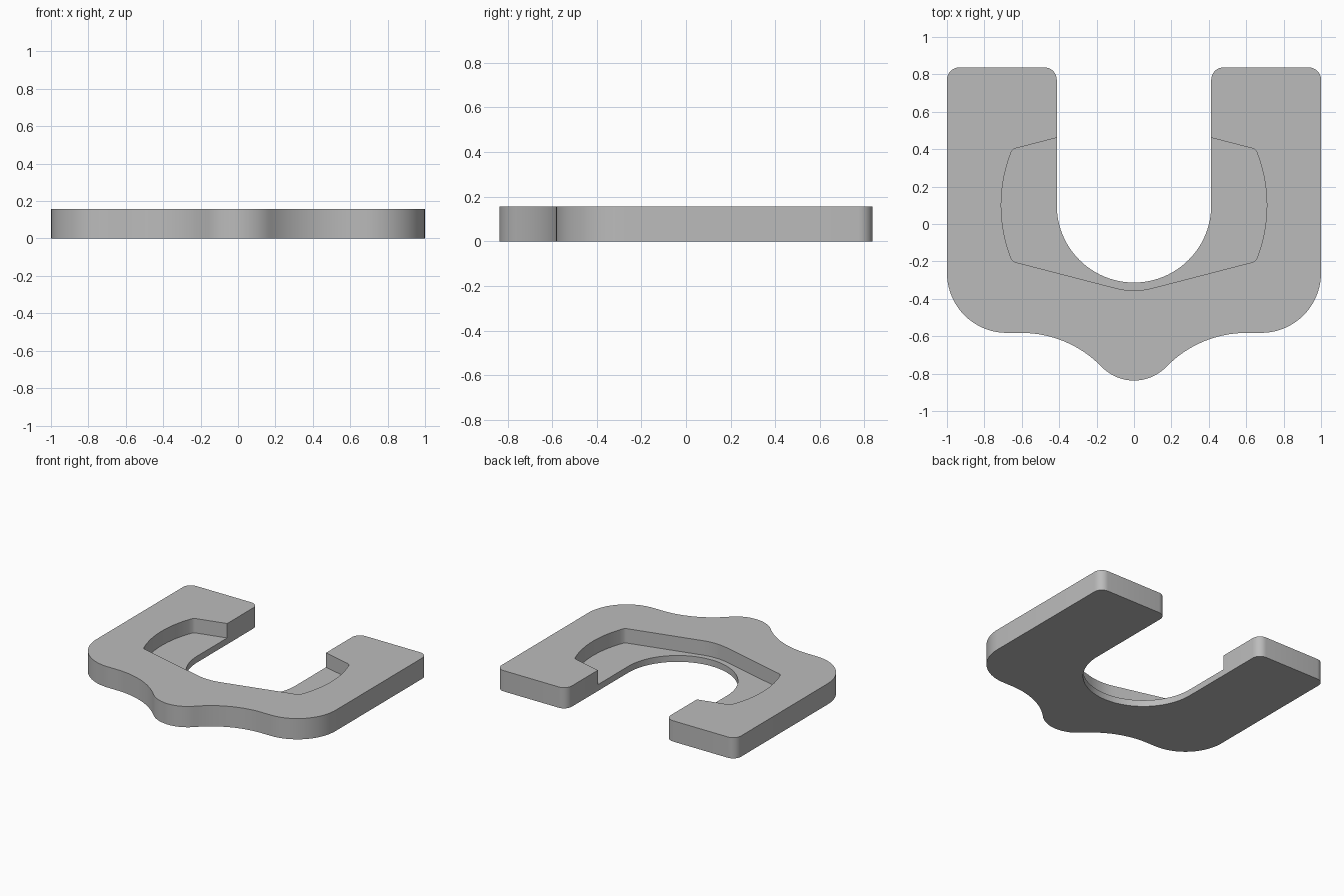
import bpy
import bmesh
from math import sin, cos, radians, atan2, degrees, hypot

if "Cube" in bpy.data.objects:
    bpy.data.objects.remove(bpy.data.objects["Cube"], do_unlink=True)

THICK = 0.157
FLOOR = 0.048
SLOT_R = 0.413
SLOT_Y = 0.1


def arc(cx, cy, r, start, end, n):
    """Points on an arc, angles in degrees."""
    steps = [radians(start + (end - start) * i / n) for i in range(n + 1)]
    return [(cx + r * cos(a), cy + r * sin(a)) for a in steps]


def mirrored(half):
    """Close a right-hand half outline with its mirror image."""
    left = [(-x, y) for x, y in reversed(half) if x > 1e-5]
    return half + left


def prism(name, outline, z0, z1):
    bm = bmesh.new()
    face = bm.faces.new([bm.verts.new((x, y, z0)) for x, y in outline])
    grown = bmesh.ops.extrude_face_region(bm, geom=[face])
    top = [v for v in grown["geom"] if isinstance(v, bmesh.types.BMVert)]
    bmesh.ops.translate(bm, verts=top, vec=(0, 0, z1 - z0))
    bmesh.ops.recalc_face_normals(bm, faces=bm.faces)
    mesh = bpy.data.meshes.new(name)
    bm.to_mesh(mesh)
    bm.free()
    obj = bpy.data.objects.new(name, mesh)
    bpy.context.collection.objects.link(obj)
    return obj


# Plate outline: slot bottom, leg end, shoulder, hollow flank, nose
nose_r, nose_y = 0.24, -0.597
flank_r, flank_y = 0.6, -1.182
flank_x = ((nose_r + flank_r) ** 2 - (nose_y - flank_y) ** 2) ** 0.5
meet = degrees(atan2(flank_y - nose_y, flank_x))
half = arc(0, SLOT_Y, SLOT_R, -90, 0, 24)
half += arc(SLOT_R + 0.065, 0.772, 0.065, 180, 90, 8)
half += arc(0.935, 0.772, 0.065, 90, 0, 8)
half += arc(0.68, -0.262, 0.32, 0, -90, 20)
half += arc(flank_x, flank_y, flank_r, 90, 180 + meet, 16)
half += arc(0, nose_y, nose_r, meet, -90, 10)[1:]
half = [(0.0 if abs(x) < 1e-5 else x, y) for x, y in half]
# The two centre points belong to separate loops of the U, so close it by hand
outline = half + [(-x, y) for x, y in reversed(half[1:-1])]
plate = prism("plate", outline, 0, THICK)

# Recess pocket: slanted shoulders, bowed sides, shallow V front
bow_r, bow_x = 0.78, -0.07
bow = degrees(atan2(0.29, hypot(bow_r, 0) * 0.925))
pocket = [(0.3, 0.49), (0.63, 0.405), (0.643, 0.4)]
pocket += arc(bow_x, SLOT_Y, bow_r, bow, -bow, 18)
pocket += [(0.643, -0.2), (0.63, -0.205)]
pocket += arc(0, 0.045, 0.4, -75, -90, 6)[:-1] + [(0.0, -0.355)]
cutter = prism("recess_cutter", mirrored(pocket), FLOOR, THICK + 0.1)
cutter.hide_render = True

cut = plate.modifiers.new("recess", 'BOOLEAN')
cut.operation = 'DIFFERENCE'
cut.solver = 'EXACT'
cut.object = cutter
bpy.ops.object.select_all(action='DESELECT')
plate.select_set(True)
bpy.context.view_layer.objects.active = plate
bpy.ops.object.modifier_apply(modifier=cut.name)
bpy.data.objects.remove(cutter, do_unlink=True)

# Single grey material
grey = bpy.data.materials.new("plain_grey")
grey.use_nodes = True
colour = (0.5, 0.5, 0.5, 1)
grey.diffuse_color = colour
grey.node_tree.nodes["Principled BSDF"].inputs["Base Color"].default_value = colour
plate.data.materials.clear()
plate.data.materials.append(grey)

bpy.ops.object.shade_smooth_by_angle(angle=radians(30))
